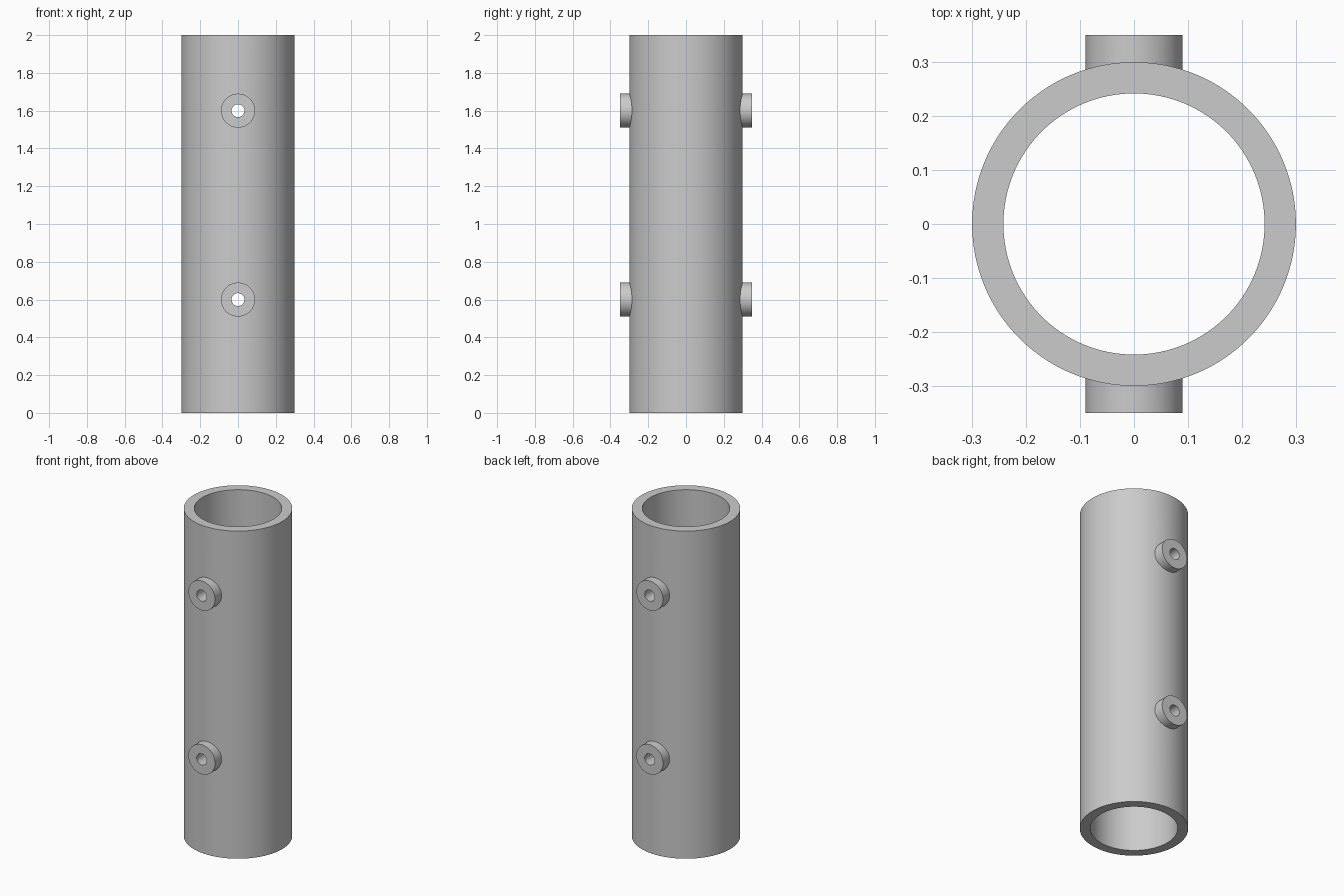
import bpy
from math import radians

if "Cube" in bpy.data.objects:
    bpy.data.objects.remove(bpy.data.objects["Cube"], do_unlink=True)

HEIGHT, OUTER, BORE = 2.0, 0.30, 0.242
BOSS, HOLE, DEPTH = 0.09, 0.034, 0.70
LEVELS = (0.6, 1.6)

grey = bpy.data.materials.new("plain_grey")
grey.use_nodes = True
colour = (0.6, 0.6, 0.6, 1)
grey.diffuse_color = colour
grey.node_tree.nodes["Principled BSDF"].inputs["Base Color"].default_value = colour


def cylinder(name, radius, length, z, sides, across=False):
    """Cylinder standing upright, or lying front to back."""
    bpy.ops.mesh.primitive_cylinder_add(
        vertices=sides, radius=radius, depth=length, location=(0, 0, z),
        rotation=(radians(90) if across else 0, 0, 0))
    obj = bpy.context.object
    obj.name = name
    obj.data.materials.append(grey)
    return obj


def combine(target, tool, operation):
    """Apply a boolean and discard its tool."""
    mod = target.modifiers.new(operation.lower(), "BOOLEAN")
    mod.operation, mod.object, mod.solver = operation, tool, "EXACT"
    bpy.ops.object.select_all(action="DESELECT")
    target.select_set(True)
    bpy.context.view_layer.objects.active = target
    bpy.ops.object.modifier_apply(modifier=mod.name)
    bpy.data.objects.remove(tool, do_unlink=True)


# Outer tube body with bosses on front and back
tube = cylinder("tube_with_bosses", OUTER, HEIGHT, HEIGHT / 2, 128)
for z in LEVELS:
    combine(tube, cylinder("boss_rod", BOSS, DEPTH, z, 64, True), "UNION")

# Open bore from end to end
combine(tube, cylinder("bore_cutter", BORE, HEIGHT + 0.2, HEIGHT / 2, 128), "DIFFERENCE")

# Pin holes through both walls
for z in LEVELS:
    combine(tube, cylinder("hole_cutter", HOLE, DEPTH + 0.2, z, 48, True), "DIFFERENCE")

tube.select_set(True)
bpy.context.view_layer.objects.active = tube
bpy.ops.object.shade_smooth_by_angle(angle=radians(30))
